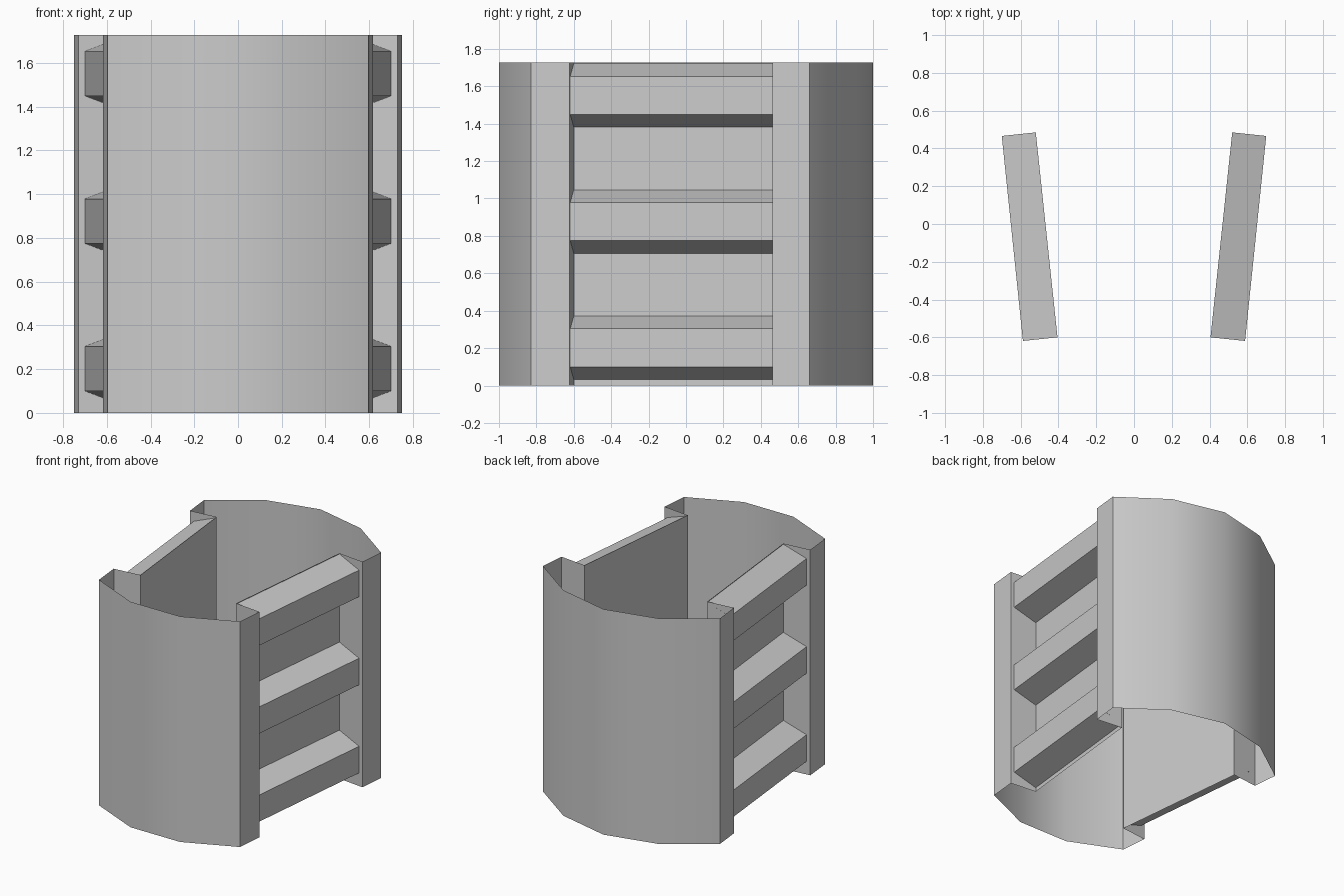
import bpy

if "Cube" in bpy.data.objects:
    bpy.data.objects.remove(bpy.data.objects["Cube"])

HEIGHT = 1.727

# Recess corners on the right side, seen from above
INNER_FRONT, INNER_BACK = (0.405, -0.60), (0.52, 0.485)
OUTER_FRONT, OUTER_BACK = (0.588, -0.619), (0.70, 0.466)


def make_object(name, verts, faces):
    mesh = bpy.data.meshes.new(name)
    mesh.from_pydata(verts, [], faces)
    mesh.update()
    obj = bpy.data.objects.new(name, mesh)
    bpy.context.collection.objects.link(obj)
    return obj


# Wall outline: right half from front to back, mirrored to the left
right = [(0.21, -1.0), (0.597, -0.83), (0.617, -0.622), INNER_FRONT,
         INNER_BACK, (0.73, 0.462), (0.75, 0.66), (0.405, 0.905)]
outline = right + [(0, 1.0)] + [(-x, y) for x, y in reversed(right)]
n = len(outline)

# Thin open-ended wall
wall = make_object(
    "wall",
    [(x, y, z) for z in (0, HEIGHT) for x, y in outline],
    [(i, (i + 1) % n, n + (i + 1) % n, n + i) for i in range(n)])
bpy.context.view_layer.objects.active = wall
wall.select_set(True)
bpy.ops.object.shade_smooth_by_angle(angle=0.6)


# Tapered ribs lying across each side recess
def rib(name, side, zc):
    inner, outer = 0.17, 0.102
    verts = []
    for back, front in ((INNER_FRONT, OUTER_FRONT), (INNER_BACK, OUTER_BACK)):
        for (x, y), dz in ((back, -inner), (front, -outer), (front, outer), (back, inner)):
            verts.append((side * x, y, zc + dz))
    faces = [(i, i + 4, i + 5, i + 1) for i in range(3)]
    faces += [(0, 1, 2, 3), (7, 6, 5, 4)]
    # Flip so every face points outward on the right; mirror reverses it
    if side > 0:
        faces = [f[::-1] for f in faces]
        faces[3:] = [f[::-1] for f in faces[3:]]
    else:
        faces[3:] = [f[::-1] for f in faces[3:]]
    make_object(name, verts, faces)


for side, label in ((1, "right"), (-1, "left")):
    for k in range(3):
        rib(f"rib_{label}_{k + 1}", side, 0.202 + 0.6745 * k)
